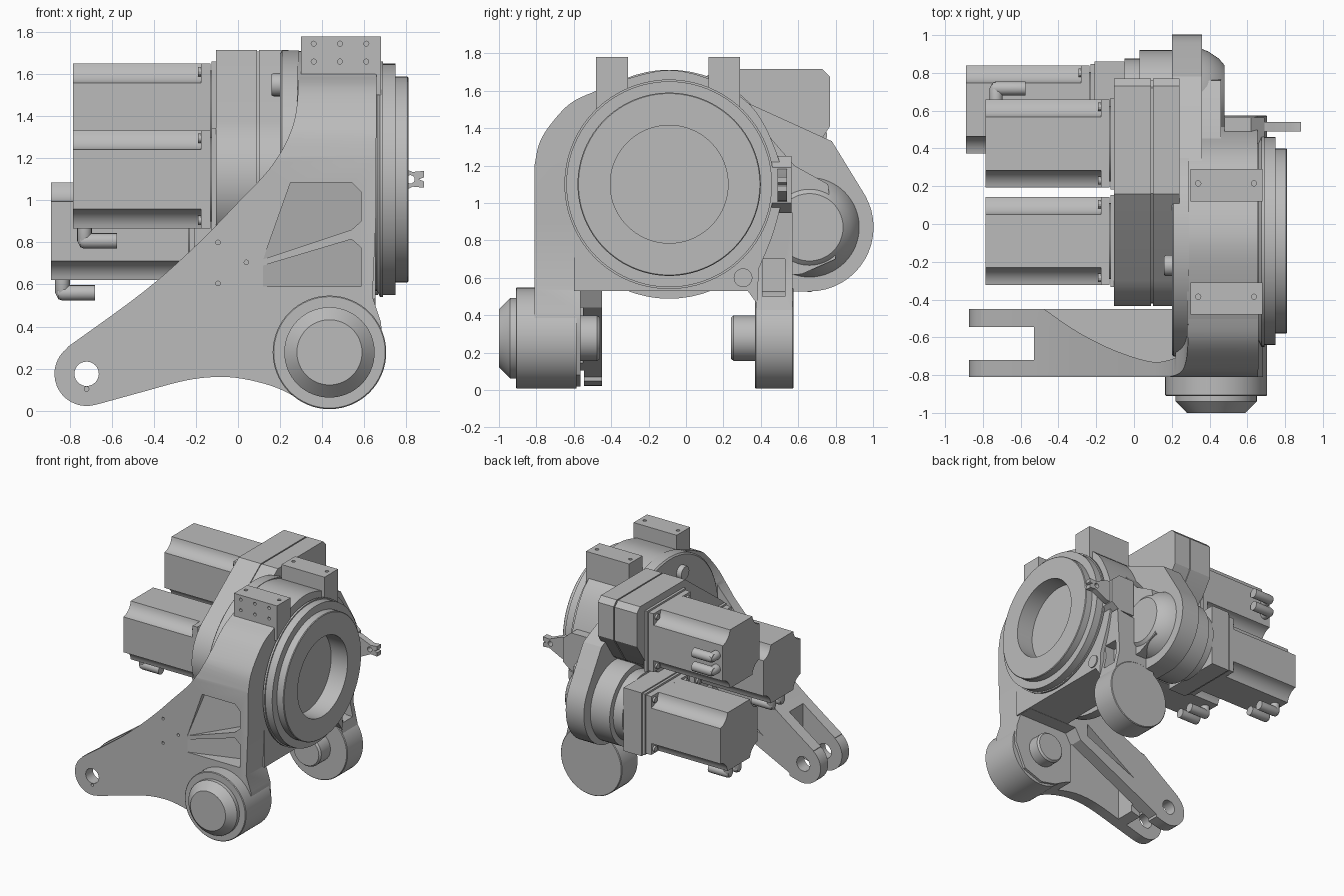
import bpy, bmesh
from math import pi, sin, cos
from mathutils import Vector

if "Cube" in bpy.data.objects:
    bpy.data.objects.remove(bpy.data.objects["Cube"])

GREY = (0.5, 0.5, 0.5, 1)
mat = bpy.data.materials.new("machined grey")
mat.use_nodes = True
mat.diffuse_color = GREY
mat.node_tree.nodes["Principled BSDF"].inputs["Base Color"].default_value = GREY
parts = []


def arc(u, v, r, a0=0, a1=2 * pi, n=48):
    full = abs(a1 - a0 - 2 * pi) < 1e-6
    return [(u + r * cos(a0 + (a1 - a0) * i / n), v + r * sin(a0 + (a1 - a0) * i / n))
            for i in range(n if full else n + 1)]


def rect(u0, u1, v0, v1):
    return [(u0, v0), (u1, v0), (u1, v1), (u0, v1)]


def spline(pts, n=5):
    """Catmull-Rom curve through the points."""
    p = [Vector(q) for q in [pts[0]] + pts + [pts[-1]]]
    out = []
    for a, b, c, d in zip(p, p[1:], p[2:], p[3:]):
        for i in range(n):
            t = i / n
            out.append(tuple(0.5 * (2 * b + (c - a) * t + (2 * a - 5 * b + 4 * c - d) * t * t
                                    + (3 * b - a - 3 * c + d) * t ** 3)))
    return out + [pts[-1]]


def hull(pts):
    pts = sorted(set(pts))

    def half(seq):
        h = []
        for p in seq:
            while len(h) > 1 and ((h[-1][0] - h[-2][0]) * (p[1] - h[-2][1])
                                  - (h[-1][1] - h[-2][1]) * (p[0] - h[-2][0])) <= 1e-9:
                h.pop()
            h.append(p)
        return h[:-1]
    return half(pts) + half(pts[::-1])


def place(axis, u, v, w):
    return {"x": (w, u, v), "y": (u, w, v), "z": (u, v, w)}[axis]


def finish(name, bm):
    bmesh.ops.recalc_face_normals(bm, faces=bm.faces)
    me = bpy.data.meshes.new(name)
    bm.to_mesh(me)
    bm.free()
    me.materials.append(mat)
    ob = bpy.data.objects.new(name, me)
    bpy.context.collection.objects.link(ob)
    parts.append(ob)
    return ob


def loft(name, axis, *sections):
    """Join equal-length outlines given as (position, points)."""
    bm = bmesh.new()
    rings = [[bm.verts.new(place(axis, u, v, w)) for u, v in pts] for w, pts in sections]
    for a, b in zip(rings, rings[1:]):
        for i in range(len(a)):
            j = (i + 1) % len(a)
            bm.faces.new((a[i], a[j], b[j], b[i]))
    bm.faces.new(rings[0])
    bm.faces.new(rings[-1])
    return finish(name, bm)


def prism(name, axis, pts, w0, w1):
    return loft(name, axis, (w0, pts), (w1, pts))


def turned(name, axis, u, v, profile, n=64):
    """Stepped round part from (position, radius) pairs."""
    return loft(name, axis, *[(w, arc(u, v, r, n=n)) for w, r in profile])


def cut(ob, cutter, op="DIFFERENCE"):
    m = ob.modifiers.new("cut", "BOOLEAN")
    m.operation, m.object, m.solver = op, cutter, "EXACT"
    deps = bpy.context.evaluated_depsgraph_get()
    deps.update()
    me = bpy.data.meshes.new_from_object(ob.evaluated_get(deps))
    ob.modifiers.clear()
    ob.data = me
    parts.remove(cutter)
    bpy.data.objects.remove(cutter)


RY, RZ = -0.09, 1.10      # ring axis
HX, HZ = 0.435, 0.277     # hinge axis

# Side arm: outline, trimmed to the rounded shoulder of the housing
top_edge = spline([(0.29, 1.70), (0.28, 1.45), (0.24, 1.3), (0.15, 1.15), (0, 0.99),
                   (-0.2, 0.785), (-0.45, 0.565), (-0.81, 0.303)])
lug = arc(-0.72, 0.175, 0.153, 2.2, 4.85, 16)
low_edge = spline([(-0.66, 0.032), (-0.45, 0.09), (-0.25, 0.143), (-0.1, 0.16), (0.03, 0.15),
                   (0.18, 0.11), (0.3, 0.05)])
arm = prism("side_arm", "y", top_edge + lug + low_edge +
            [(0.435, 0.02), (0.6, 0.08), (0.69, 0.28), (0.68, 0.42), (0.64, 0.54),
             (0.655, 0.9), (0.66, 1.70)], -0.95, -0.3)
shoulder = spline([(-0.81, 1.2), (-0.78, 1.33), (-0.7, 1.45), (-0.6, 1.545), (-0.45, 1.61)])
cut(arm, prism("trim", "x", [(-0.81, -0.2)] + shoulder + [(-0.45, -0.2)], -1.2, 1.2), "INTERSECT")
cut(arm, prism("fork_slot", "z", rect(-1, -0.53, -0.72, -0.545), -0.3, 0.8))
cut(arm, prism("fork_hole", "y", arc(-0.72, 0.175, 0.058, n=32), -1, -0.3))
# hollow underside, slanted back plate, scooped back of the wall
cut(arm, prism("hollow", "y", [(-0.45, -0.1), (-0.45, 0.46), (-0.2, 0.66), (0.15, 0.66),
                               (0.15, -0.1)], -0.72, -0.55))
cut(arm, prism("underside", "y", [(-0.6, -0.1), (-0.6, 0.07), (0.15, 0.44), (0.2, 0.528),
                                  (0.9, 0.528), (0.9, -0.1)], -0.565, -0.3))
cut(arm, prism("window", "y", [(-0.38, 0.3), (0.08, 0.6), (0.08, 0.5)], -0.6, -0.3))
scoop = spline([(-0.49, -0.44), (-0.3, -0.57), (-0.1, -0.67), (0.1, -0.73), (0.22, -0.71)])
scoop_cutter = prism("scoop", "z", scoop + [(0.22, -0.3), (-0.49, -0.3)], 0, 2)
for v in scoop_cutter.data.vertices:
    if v.co.z < 1:
        v.co.z = 0.53 + 0.45 * (v.co.x + 0.49)
cut(arm, scoop_cutter)
# two tapering pockets in the front face
pockets = [[(0.12, 0.72), (0.25, 1.085), (0.54, 1.085), (0.585, 1.04), (0.585, 0.9), (0.54, 0.86)],
           [(0.12, 0.69), (0.54, 0.815), (0.585, 0.775), (0.585, 0.59), (0.12, 0.59)]]
for pts in pockets:
    c = prism("pocket", "y", pts, -1, -0.5)
    for v in c.data.vertices:
        if v.co.y > -0.9:
            v.co.y = -0.812 + 0.33 * (v.co.x - 0.11)
    cut(arm, c)
for x, z in [(-0.095, 0.8), (0.04, 0.705), (-0.095, 0.605), (-0.72, 0.103)]:
    cut(arm, prism("hole", "y", arc(x, z, 0.011, n=12), -0.9, -0.77))

# Ring housing body
crown = spline([(-0.6, 1.54), (-0.48, 1.6), (-0.31, 1.665), (RY, 1.71), (0.12, 1.665), (0.29, 1.57),
                (0.4, 1.45), (0.49, 1.25), (0.52, 1.08), (0.47, 0.85), (0.39, 0.65)])
prism("ring_housing", "x", [(-0.6, 0.53)] + crown + [(0.38, 0.46), (0.33, 0.53)], 0.28, 0.655)
turned("housing_back_disc", "x", RY, RZ, [(0.2, 0.6), (0.21, 0.612), (0.29, 0.612)])
turned("housing_boss", "x", 0.305, 0.6, [(0.6, 0.05), (0.665, 0.05)], 24)

# Stepped output ring with an open bore
turned("output_ring", "x", RY, RZ, [(0.6, 0.53), (0.66, 0.53), (0.675, 0.56), (0.69, 0.56),
       (0.69, 0.55), (0.75, 0.55), (0.75, 0.49), (0.805, 0.49), (0.81, 0.485),
       (0.81, 0.315), (0.665, 0.315)], 96)

# Mounting pads with screw holes
for y0, y1 in [(-0.48, -0.31), (0.12, 0.29)]:
    pad = prism("mounting_pad", "x", rect(y0, y1, 1.5, 1.78), 0.30, 0.68)
    for x in (0.34, 0.635):
        cut(pad, prism("hole", "z", arc(x, (y0 + y1) / 2 + 0.01, 0.014, n=12), 1.74, 1.9))
    if y0 < 0:
        for x in (0.36, 0.485, 0.61):
            for z in (1.66, 1.745):
                cut(pad, prism("hole", "y", arc(x, z, 0.012, n=12), -0.6, -0.45))

# Front hinge
turned("front_hinge", "y", HX, HZ, [(-0.91, 0.265), (-0.905, 0.27), (-0.585, 0.27)])
turned("front_hinge_cap", "y", HX, HZ, [(-1, 0.155), (-0.94, 0.215), (-0.9, 0.215)])
turned("front_hinge_pin", "y", HX, HZ, [(-0.6, 0.122), (-0.475, 0.122), (-0.46, 0.11)])

# Rear hinge with its recessed strap
turned("rear_hinge", "y", HX, HZ, [(0.37, 0.265), (0.375, 0.27), (0.57, 0.27), (0.575, 0.265)])
turned("rear_hinge_pin", "y", HX, HZ, [(0.24, 0.11), (0.255, 0.122), (0.4, 0.122)])
strap = prism("rear_strap", "y", [(0.22, 0.35), (0.3, 0.55), (0.29, 0.9), (0.64, 0.95),
                                  (0.62, 0.6), (0.66, 0.42)], 0.375, 0.57)
cut(strap, prism("recess", "x", rect(0.41, 0.53, 0.5, 0.7), 0.54, 0.9))

# Gear cover behind the ring, in two layers
cover = hull(arc(RY, RZ, 0.345) + [(0.16, 1.715), (0.73, 1.715), (0.77, 1.675), (0.77, 1.41),
                                   (0.68, 1.34), (0.63, 1.2)])
prism("gear_cover", "x", cover, -0.105, 0.09)
prism("gear_cover_base", "x", cover, 0.1, 0.24)
prism("gear_cover_joint", "x", [(y * 0.98 + 0.005, z * 0.98 + 0.026) for y, z in cover], 0.08, 0.11)

# Lower gear lobe
LY, LZ = 0.66, 0.87
lobe = hull(arc(LY, LZ, 0.343) + arc(RY, RZ, 0.57) + [(0.78, 1.33)])
prism("gear_lobe", "x", lobe, 0.2, 0.36)
turned("lobe_shell", "x", LY, LZ, [(0.35, 0.27), (0.39, 0.255), (0.45, 0.215), (0.48, 0.18)])
prism("lobe_web", "x", [(0.3, 1.5), (0.45, 1.35), (0.58, 1.2), (0.76, 1.1), (0.8, 0.7),
                        (0.62, 0.62), (0.4, 0.6)], 0.3, 0.46)
turned("lower_gear_neck", "x", 0.605, 0.85, [(-0.05, 0.27), (0.03, 0.27), (0.03, 0.315), (0.22, 0.315)])


def elbow(x, y, z, side):
    """Cable elbow below (side 'down') or on the rear face of a motor."""
    if side == "down":
        turned("elbow_stub", "z", x, y, [(z + 0.01, 0.035), (z - 0.06, 0.035), (z - 0.09, 0.02)], 16)
        turned("elbow_plug", "x", y, z - 0.06, [(x - 0.02, 0.03), (x, 0.037), (x + 0.155, 0.037)], 16)
    else:
        turned("elbow_stub", "y", x, z, [(y - 0.01, 0.035), (y + 0.06, 0.035), (y + 0.09, 0.02)], 16)
        turned("elbow_plug", "x", y + 0.06, z, [(x - 0.02, 0.03), (x, 0.037), (x + 0.155, 0.037)], 16)


def motor(name, x0, x1, y, z, side):
    """Square motor with scooped corners, flange, bolts and elbows."""
    h, r = 0.233, 0.092
    pts = []
    for k, (sy, sz) in enumerate([(1, 1), (-1, 1), (-1, -1), (1, -1)]):
        corner = arc(y + sy * (h + 0.015), z + sz * (h + 0.015), r + 0.016,
                     pi * (1.5 + k / 2) - 0.14, pi * (1 + k / 2) + 0.14, 8)
        pts += corner
    prism(name, "x", pts, x0, x1 - 0.06)
    prism(name + "_flange", "x", rect(y - h, y + h, z - h, z + h), x1 - 0.07, x1 - 0.025)
    prism(name + "_collar", "x", rect(y - h - 0.01, y + h + 0.01, z - h - 0.01, z + h + 0.01),
          x1 - 0.02, x1 + 0.01)
    turned(name + "_spigot", "x", y, z, [(x1 - 0.04, 0.2), (x1, 0.2)])
    for sy in (-1, 1):
        for sz in (-1, 1):
            turned("flange_bolt", "x", y + sy * 0.195, z + sz * 0.195,
                   [(x1 - 0.085, 0.022), (x1 - 0.06, 0.022)], 12)
        if side == "down":
            elbow(x0 + 0.055, y + sy * 0.055, z - h, side)
        else:
            elbow(x0 + 0.055, y + h, z + sy * 0.055, side)


motor("centre_motor", -0.785, -0.105, RY, RZ, "down")
motor("upper_motor", -0.785, -0.105, 0.425, 1.417, "rear")
motor("lower_motor", -0.89, -0.21, 0.605, 0.853, "down")
prism("lower_motor_adapter", "x", rect(0.35, 0.86, 0.6, 1.105), -0.21, -0.05)

# Fill screw seen on the upper back disc
turned("fill_screw", "x", -0.22, 1.55, [(0.16, 0.05), (0.17, 0.055), (0.21, 0.055)], 24)
turned("drain_screw", "x", -0.34, 0.82, [(0.14, 0.04), (0.15, 0.05), (0.21, 0.05)], 24)

# Side bracket with a notched tip
prism("bracket_base", "y", [(0.48, 0.95), (0.48, 1.25), (0.62, 1.25), (0.69, 1.19),
                            (0.69, 1.0), (0.62, 0.95)], 0.38, 0.565)
tip = prism("bracket_tip", "y", [(0.6, 1.19), (0.72, 1.18), (0.83, 1.135), (0.885, 1.14), (0.885, 1.11),
                                 (0.86, 1.1), (0.885, 1.09), (0.885, 1.06), (0.83, 1.065),
                                 (0.72, 1.01), (0.6, 1.0)], 0.49, 0.54)
cut(tip, prism("hole", "y", arc(0.82, 1.1, 0.02, n=16), 0.4, 0.7))

# Smooth curved surfaces, keep edges crisp
for ob in parts:
    ob.select_set(True)
bpy.context.view_layer.objects.active = arm
bpy.ops.object.shade_smooth_by_angle(angle=0.5)
